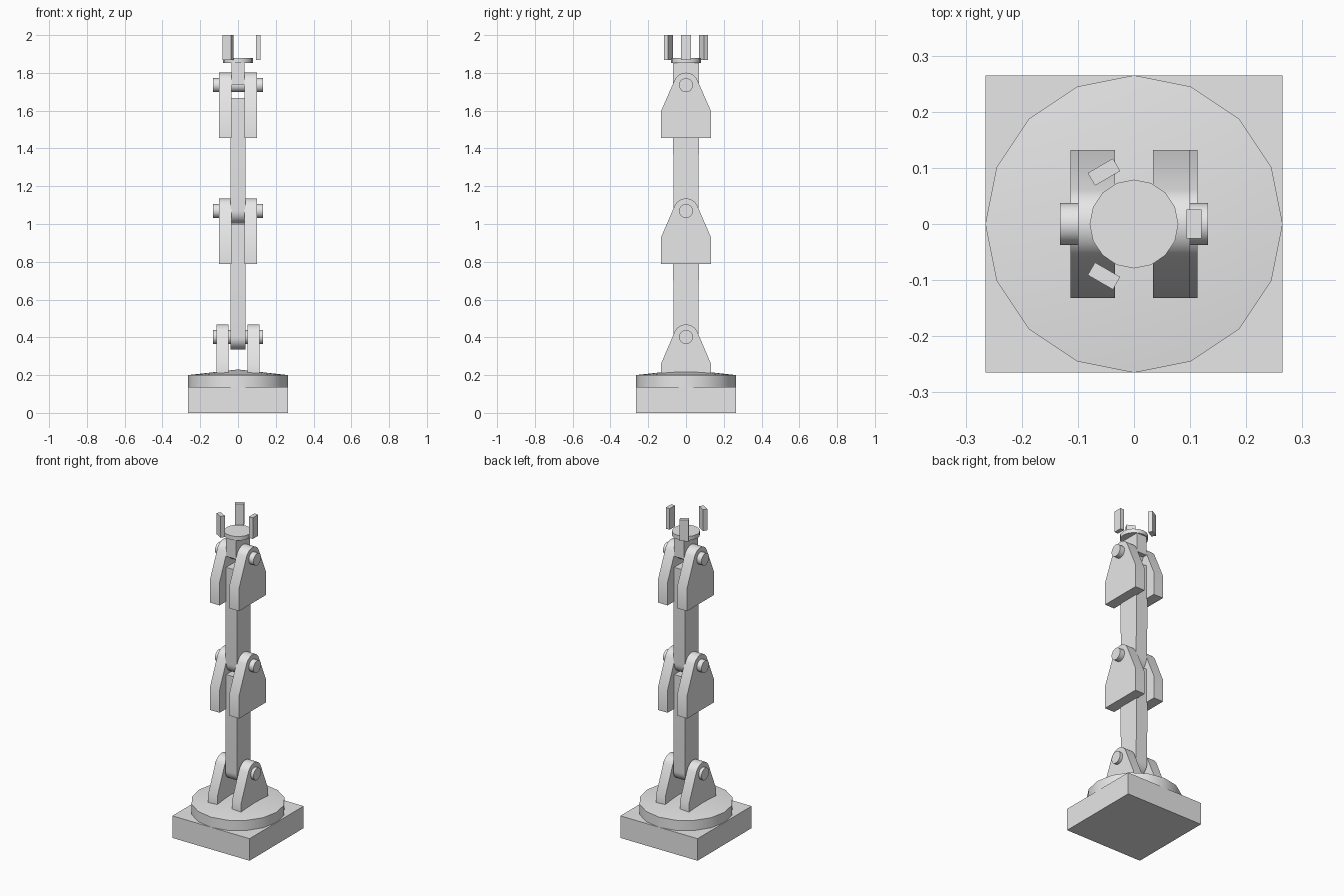
import bpy, bmesh, math
from mathutils import Matrix

if "Cube" in bpy.data.objects:
    bpy.data.objects.remove(bpy.data.objects["Cube"])

grey = bpy.data.materials.new("light grey")
grey.diffuse_color = (0.8, 0.8, 0.8, 1)
grey.use_nodes = True
grey.node_tree.nodes["Principled BSDF"].inputs["Base Color"].default_value = grey.diffuse_color


def finish(name, bm, smooth=False):
    bmesh.ops.recalc_face_normals(bm, faces=bm.faces)
    mesh = bpy.data.meshes.new(name)
    bm.to_mesh(mesh)
    bm.free()
    mesh.materials.append(grey)
    ob = bpy.data.objects.new(name, mesh)
    bpy.context.collection.objects.link(ob)
    if smooth:
        bpy.ops.object.select_all(action='DESELECT')
        ob.select_set(True)
        bpy.context.view_layer.objects.active = ob
        bpy.ops.object.shade_smooth_by_angle(angle=math.radians(30))
    return ob


def box(name, x0, x1, y0, y1, z0, z1, turn=0):
    bm = bmesh.new()
    bmesh.ops.create_cube(bm, size=1)
    bmesh.ops.scale(bm, vec=(x1 - x0, y1 - y0, z1 - z0), verts=bm.verts)
    bmesh.ops.translate(bm, vec=((x0 + x1) / 2, (y0 + y1) / 2, (z0 + z1) / 2), verts=bm.verts)
    bmesh.ops.rotate(bm, matrix=Matrix.Rotation(turn, 3, 'Z'), verts=bm.verts)
    return finish(name, bm)


def extrude_x(name, profile, x0, x1, smooth=True):
    """Extrude a (y, z) outline from x0 to x1."""
    bm = bmesh.new()
    face = bm.faces.new([bm.verts.new((x0, y, z)) for y, z in profile])
    new = bmesh.ops.extrude_face_region(bm, geom=[face])["geom"]
    bmesh.ops.translate(bm, vec=(x1 - x0, 0, 0),
                        verts=[v for v in new if isinstance(v, bmesh.types.BMVert)])
    return finish(name, bm, smooth)


def arc(cz, r, a0, a1, n):
    return [(r * math.cos(a0 + (a1 - a0) * i / n), cz + r * math.sin(a0 + (a1 - a0) * i / n))
            for i in range(n + 1)]


def disc(name, r, z0, z1, peak=0):
    """16-sided disc, optionally with a shallow cone on top."""
    bm = bmesh.new()
    ring = [(r * math.cos(i * math.pi / 8), r * math.sin(i * math.pi / 8)) for i in range(16)]
    low = [bm.verts.new((x, y, z0)) for x, y in ring]
    top = [bm.verts.new((x, y, z1)) for x, y in ring]
    bm.faces.new(low)
    for i in range(16):
        j = (i + 1) % 16
        bm.faces.new((low[i], low[j], top[j], top[i]))
    if peak:
        tip = bm.verts.new((0, 0, peak))
        for i in range(16):
            bm.faces.new((top[i], top[(i + 1) % 16], tip))
    else:
        bm.faces.new(top)
    return finish(name, bm, True)


def joint(name, cz, bottom, shoulder, x_in, x_out):
    """Pair of tapered cheek plates with a round pin through them."""
    r, w = 0.066, 0.132
    dz = shoulder - cz
    a = math.atan2(dz, w) + math.acos(r / math.hypot(w, dz))   # tangent point
    outline = [(-w, shoulder), (-w, bottom), (w, bottom), (w, shoulder)]
    outline += arc(cz, r, a, math.pi - a, 12)
    for side, s in (("left", -1), ("right", 1)):
        extrude_x(f"{name}_plate_{side}", outline, s * x_in, s * x_out)
    extrude_x(f"{name}_pin", arc(cz, 0.037, 0, 2 * math.pi, 24)[:-1], -0.132, 0.132)


# Base and turntable
box("base", -0.265, 0.265, -0.265, 0.265, 0, 0.137)
disc("turntable", 0.265, 0.137, 0.2, 0.23)

# Three hinges
LOW, MID, HIGH = 0.402, 1.069, 1.735
joint("shoulder", LOW, 0.2, 0.26, 0.05, 0.113)
joint("elbow", MID, 0.788, 0.93, 0.034, 0.1)
joint("wrist", HIGH, 1.455, 1.598, 0.034, 0.1)

# Arm links with a rounded lower end
for name, cz, top in (("lower_arm", LOW, 1.001), ("upper_arm", MID, 1.667)):
    extrude_x(name, [(0.068, top), (-0.068, top)] + arc(cz, 0.067, math.pi, 2 * math.pi, 16),
              -0.04, 0.04)
box("hand_link", -0.035, 0.035, -0.068, 0.068, HIGH, 1.855)

# Gripper plate and three fingers
disc("gripper_plate", 0.079, 1.853, 1.878)
for i in range(3):
    box(f"finger_{i + 1}", 0.094, 0.12, -0.026, 0.026, 1.868, 2.0, i * 2 * math.pi / 3)
